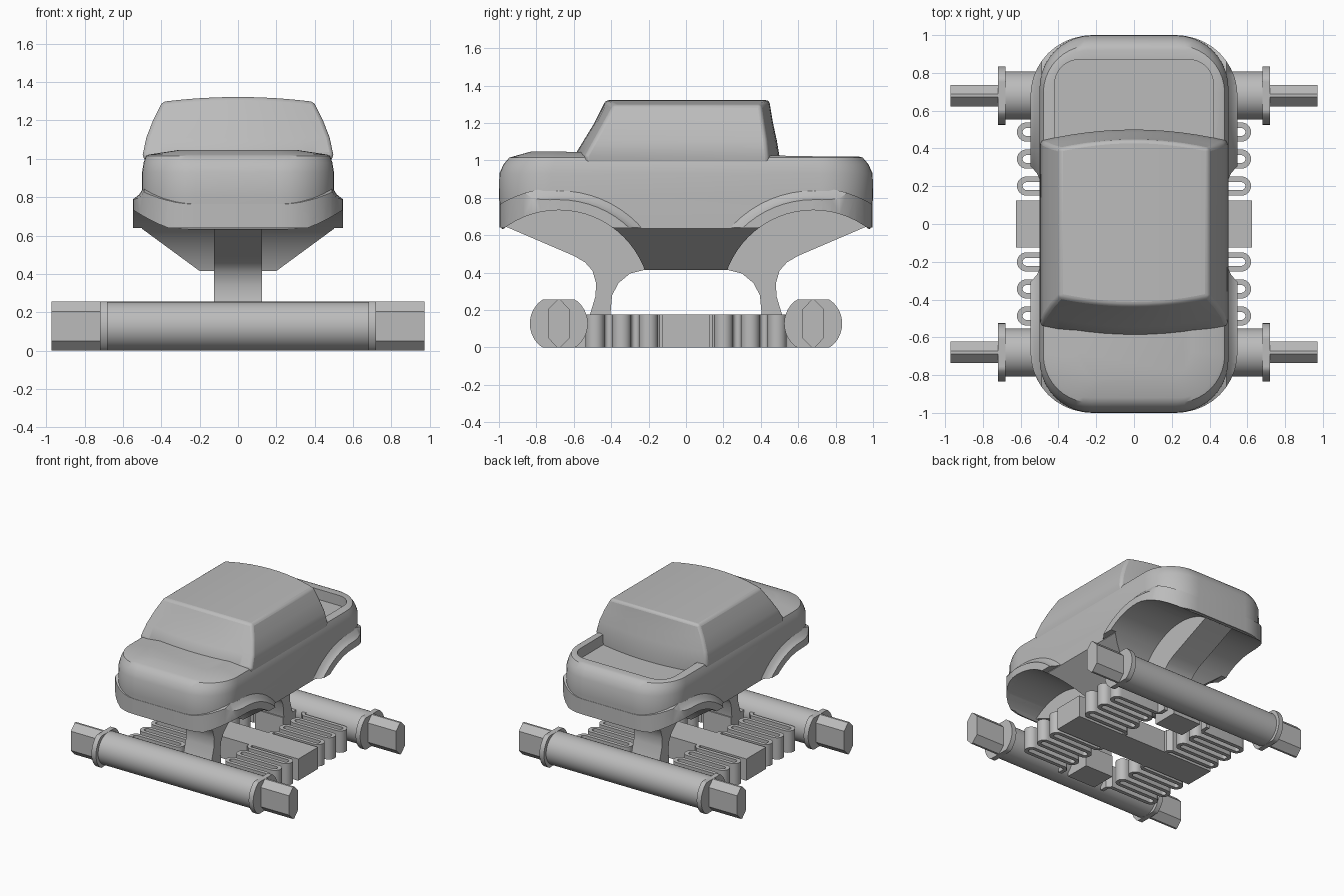
import bpy, bmesh, math

cube = bpy.data.objects.get("Cube")
if cube:
    bpy.data.objects.remove(cube, do_unlink=True)

grey = bpy.data.materials.new("plain grey")
grey.use_nodes = True
colour = (0.5, 0.5, 0.5, 1)
grey.diffuse_color = colour
grey.node_tree.nodes["Principled BSDF"].inputs["Base Color"].default_value = colour


def finish(name, bm):
    bmesh.ops.remove_doubles(bm, verts=bm.verts, dist=1e-5)
    bmesh.ops.recalc_face_normals(bm, faces=bm.faces)
    mesh = bpy.data.meshes.new(name)
    bm.to_mesh(mesh)
    bm.free()
    mesh.materials.append(grey)
    ob = bpy.data.objects.new(name, mesh)
    bpy.context.collection.objects.link(ob)
    return ob


def loft(name, rings):
    """Skin matching rings of points and cap both ends."""
    bm = bmesh.new()
    rows = [[bm.verts.new(p) for p in ring] for ring in rings]
    n = len(rows[0])
    for a, b in zip(rows, rows[1:]):
        for i in range(n):
            j = (i + 1) % n
            bm.faces.new((a[i], a[j], b[j], b[i]))
    bm.faces.new(rows[0][::-1])
    bm.faces.new(rows[-1])
    return finish(name, bm)


def along_x(name, profile, x0, x1):
    return loft(name, [[(x, y, z) for y, z in profile] for x in (x0, x1)])


def box(name, x0, x1, y0, y1, z0, z1):
    return along_x(name, [(y0, z0), (y1, z0), (y1, z1), (y0, z1)], x0, x1)


def circle(cy, cz, r, n=64):
    return [(cy + r * math.cos(2 * math.pi * i / n),
             cz + r * math.sin(2 * math.pi * i / n)) for i in range(n)]


def round_rect(hw, hl, r, z, cy=0, steps=10):
    pts = []
    for k, (sx, sy) in enumerate(((1, 1), (-1, 1), (-1, -1), (1, -1))):
        for i in range(steps + 1):
            a = math.pi / 2 * (k + i / steps)
            pts.append((sx * (hw - r) + r * math.cos(a),
                        cy + sy * (hl - r) + r * math.sin(a), z))
    return pts


def boolean(ob, cutter, operation):
    mod = ob.modifiers.new("cut", 'BOOLEAN')
    mod.operation, mod.object, mod.solver = operation, cutter, 'EXACT'
    bpy.context.view_layer.objects.active = ob
    bpy.ops.object.modifier_apply(modifier=mod.name)
    bpy.data.objects.remove(cutter, do_unlink=True)


def smooth(ob, angle=35):
    bpy.ops.object.select_all(action='DESELECT')
    ob.select_set(True)
    bpy.context.view_layer.objects.active = ob
    bpy.ops.object.shade_smooth_by_angle(angle=math.radians(angle))


WELL_Y, WELL_Z, WELL_R = 0.68, 0.244, 0.49

# Lower body with tapered belly and crowned hood
rings = [round_rect(hw, hl, r, z) for hw, hl, r, z in (
    (0.2, 0.6, 0.1, 0.415), (0.5, 0.985, 0.28, 0.635), (0.5, 1.0, 0.28, 0.8),
    (0.5, 0.998, 0.28, 0.93), (0.492, 0.975, 0.27, 0.98),
    (0.48, 0.945, 0.25, 1.015), (0.465, 0.92, 0.23, 1.022))]
rings.append([(x, y, z + (0.025 if y < 0 else 0))
              for x, y, z in round_rect(0.3, 0.83, 0.15, 1.022)])
body = loft("lower_body", rings)
for s in (-1, 1):
    boolean(body, along_x("well_cutter", circle(s * WELL_Y, WELL_Z, WELL_R), -0.8, 0.8),
            'DIFFERENCE')
boolean(body, loft("bed_cutter", [round_rect(0.42, 0.29, 0.13, z, 0.58)
                                  for z in (0.94, 1.2)]), 'DIFFERENCE')
smooth(body)

# Flared wheel arches that follow the plan outline
for s, end in ((-1, "front"), (1, "rear")):
    arch = loft(end + "_arch_flares",
                [[(x, y, z) for y, z in circle(s * WELL_Y, WELL_Z, r)]
                 for x, r in ((-0.56, 0.54), (-0.54, 0.55), (-0.515, 0.57), (-0.49, 0.61),
                              (0.49, 0.61), (0.515, 0.57), (0.54, 0.55), (0.56, 0.54))])
    boolean(arch, loft("outline_cutter", [round_rect(0.548, 0.998, 0.32, z)
                                          for z in (0.64, 0.95)]), 'INTERSECT')
    boolean(arch, along_x("well_cutter", circle(s * WELL_Y, WELL_Z, WELL_R), -0.8, 0.8),
            'DIFFERENCE')
    smooth(arch)


# Cab with bowed windscreen, rear window and roof
def cab_row(hw, front, rear, bow, z, crown=0):
    rows = []
    for i in range(13):
        t = -1 + i / 6
        k = 1 - t * t
        rows.append(((hw * t, front - bow * k, z + crown * k),
                     (hw * t, rear + bow * k, z + crown * k)))
    return [r[0] for r in rows] + [r[1] for r in reversed(rows)]


levels = [cab_row(*v) for v in (
    (0.46, -0.53, 0.44, 0.06, 0.92), (0.497, -0.54, 0.44, 0.06, 1.02),
    (0.478, -0.49, 0.43, 0.055, 1.11), (0.443, -0.44, 0.415, 0.05, 1.2),
    (0.395, -0.385, 0.40, 0.045, 1.297, 0.025))]
bm = bmesh.new()
rows = [[bm.verts.new(p) for p in ring] for ring in levels]
for a, b in zip(rows, rows[1:]):
    for i in range(26):
        j = (i + 1) % 26
        bm.faces.new((a[i], a[j], b[j], b[i]))
for row in (rows[0], rows[-1]):
    for i in range(12):
        bm.faces.new((row[i], row[i + 1], row[24 - i], row[25 - i]))
cab = finish("cab", bm)
bevel = cab.modifiers.new("soft edges", 'BEVEL')
bevel.width, bevel.segments = 0.018, 3
bevel.limit_method, bevel.angle_limit = 'ANGLE', math.radians(40)
smooth(cab, 40)

# Central spine with two legs
half = [(0.22, 0.415), (0.3, 0.395), (0.36, 0.345), (0.395, 0.28), (0.405, 0.17),
        (0.515, 0.17), (0.485, 0.27), (0.48, 0.34), (0.5, 0.41), (0.54, 0.455),
        (0.6, 0.49), (0.985, 0.655), (0.96, 0.75)]
spine = along_x("spine_and_legs", half + [(-y, z) for y, z in reversed(half)], -0.125, 0.125)
smooth(spine)

# Flat bar in the middle of the base
box("centre_bar", -0.625, 0.625, -0.125, 0.125, 0, 0.175)

# Axles with flanges, hexagonal ends and leg feet
MID = 0.1275
for s, end in ((-1, "front"), (1, "rear")):
    y = s * WELL_Y
    smooth(along_x(end + "_axle_tube", circle(y, MID, MID), -0.69, 0.69))
    y0, y1 = sorted((s * 0.395, s * 0.6))
    box(end + "_leg_foot", -0.125, 0.125, y0, y1, 0, 0.175)
    flat_round = [(py, min(max(pz, 0), 2 * MID)) for py, pz in circle(y, MID, 0.155)]
    hexagon = [(y - 0.057, 0.05), (y - 0.008, 0), (y + 0.008, 0), (y + 0.057, 0.05),
               (y + 0.057, 0.205), (y + 0.008, 0.255), (y - 0.008, 0.255), (y - 0.057, 0.205)]
    for t, side in ((1, "left"), (-1, "right")):
        smooth(along_x(f"{end}_{side}_flange", flat_round, t * 0.68, t * 0.72))
        along_x(f"{end}_{side}_hex_end", hexagon, t * 0.71, t * 0.972)


# Folded flat springs between the bar and the axles
def spring_path():
    pitch, inner, outer = 0.0715, 0.24, 0.569
    path = [(0.2, 0.1), (0.2, 0.145), (0.22, 0.165)]
    for k in range(5):
        y = 0.165 + pitch * (k + 0.5)
        cx, d = (outer, 1) if k % 2 == 0 else (inner, -1)
        for i in range(13):
            a = -math.pi / 2 + math.pi * i / 12
            path.append((cx + d * pitch / 2 * math.cos(a), y + pitch / 2 * math.sin(a)))
    return path + [(0.22, 0.5225), (0.2, 0.545), (0.2, 0.6)]


path = spring_path()
for sx, side in ((1, "left"), (-1, "right")):
    for sy, end in ((-1, "front"), (1, "rear")):
        rings = []
        for i, (x, y) in enumerate(path):
            ax, ay = path[max(i - 1, 0)]
            bx, by = path[min(i + 1, len(path) - 1)]
            d = math.hypot(bx - ax, by - ay)
            nx, ny = -(by - ay) / d * 0.015, (bx - ax) / d * 0.015
            rings.append([(sx * (x + k * nx), sy * (y + k * ny), z)
                          for k, z in ((1, 0), (-1, 0), (-1, 0.175), (1, 0.175))])
        smooth(loft(f"{end}_{side}_spring", rings))
